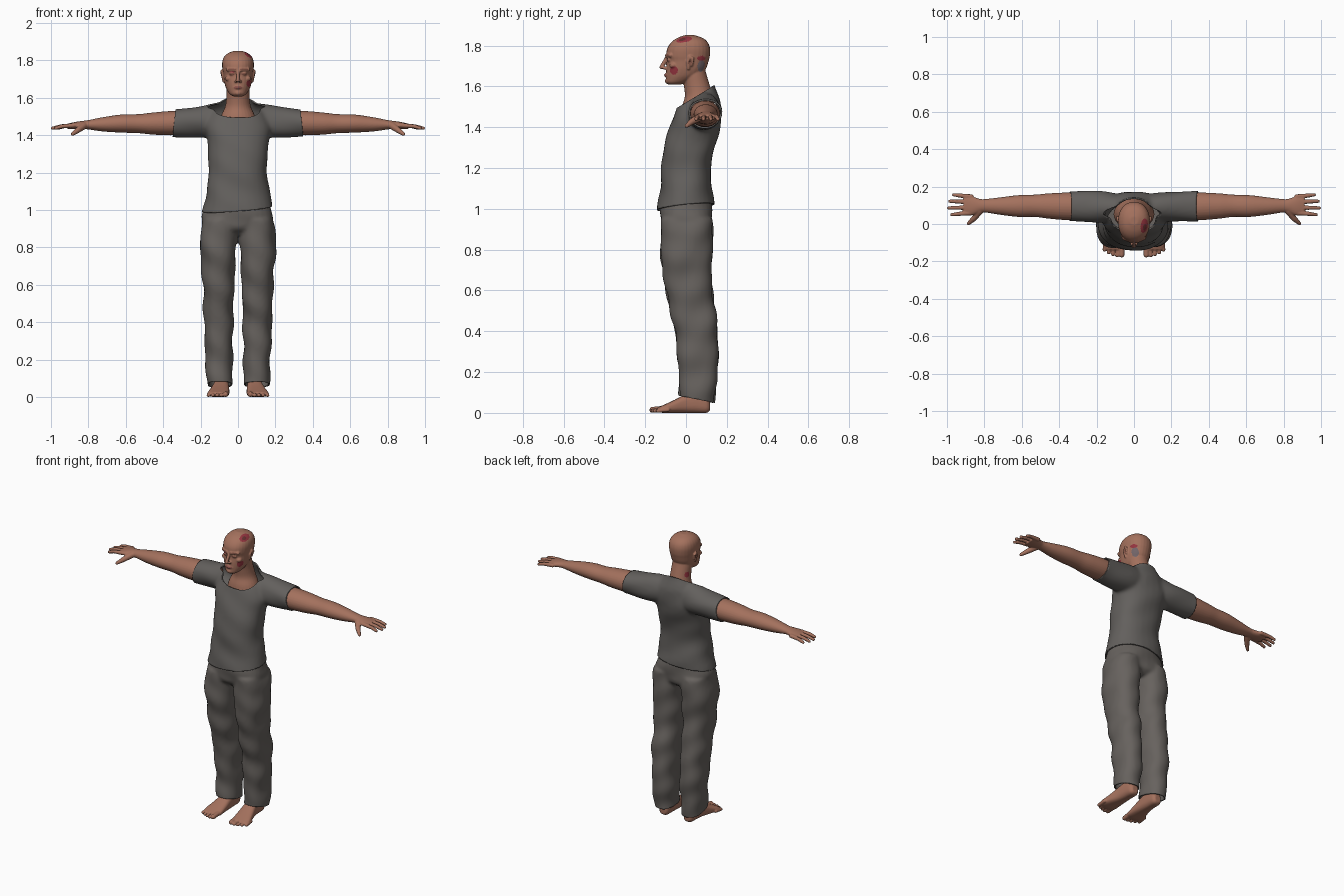
import bpy, bmesh
from math import sin, cos, pi, copysign
from mathutils import Vector, Matrix

cube = bpy.data.objects.get("Cube")
if cube:
    bpy.data.objects.remove(cube)


def material(name, r, g, b):
    mat = bpy.data.materials.new(name)
    mat.use_nodes = True
    mat.diffuse_color = (r, g, b, 1)
    mat.node_tree.nodes["Principled BSDF"].inputs["Base Color"].default_value = (r, g, b, 1)
    return mat


SKIN = material("skin", .37, .165, .11)
DARK_SKIN = material("shaded skin", .22, .085, .06)
LIPS = material("lips", .27, .09, .075)
WOUND = material("wound red", .30, .035, .05)
SCAB = material("dark scab", .13, .03, .03)
BRUISE = material("bruise grey", .17, .13, .14)
SHIRT = material("shirt grey", .125, .117, .11)
TROUSERS = material("trouser grey", .135, .122, .112)


def smooth_step(p0, p1, p2, p3, t):
    """Catmull-Rom blend of four numbers."""
    return .5 * (2 * p1 + (p2 - p0) * t + (2 * p0 - 5 * p1 + 4 * p2 - p3) * t * t
                 + (3 * p1 - p0 - 3 * p2 + p3) * t ** 3)


def loft(bm, axis, rings, power=1.0, side=1, count=28, steps=5):
    """Closed tube; each ring is (position, min a, max a, min b, max b)."""
    last = len(rings) - 1
    dense = []
    for i in range(last):
        near = [rings[max(i - 1, 0)], rings[i], rings[i + 1], rings[min(i + 2, last)]]
        for k in range(steps):
            dense.append([smooth_step(*vals, k / steps) for vals in zip(*near)])
    dense.append(rings[last])
    loops = []
    for t, a0, a1, b0, b1 in dense:
        loop = []
        for k in range(count):
            c, s = cos(2 * pi * k / count), sin(2 * pi * k / count)
            a = (a0 + a1) / 2 + (a1 - a0) / 2 * copysign(abs(c) ** power, c)
            b = (b0 + b1) / 2 + (b1 - b0) / 2 * copysign(abs(s) ** power, s)
            x, y, z = {"x": (t, a, b), "y": (a, t, b), "z": (a, b, t)}[axis]
            loop.append(bm.verts.new((x * side, y, z)))
        loops.append(loop)
    for low, high in zip(loops, loops[1:]):
        for k in range(count):
            n = (k + 1) % count
            bm.faces.new((low[k], low[n], high[n], high[k]))
    bm.faces.new(loops[0][::-1])
    bm.faces.new(loops[-1])


def ball(bm, centre, size, side=1):
    place = Vector((centre[0] * side, centre[1], centre[2]))
    bmesh.ops.create_icosphere(bm, subdivisions=2, radius=1,
                               matrix=Matrix.LocRotScale(place, None, Vector(size)))


def limb(bm, points, side=1, steps=9):
    """Rounded tapering limb through (x, y, z, radius) points."""
    for p, q in zip(points, points[1:]):
        for k in range(steps + 1):
            x, y, z, r = [u + (v - u) * k / steps for u, v in zip(p, q)]
            ball(bm, (x, y, z), (r, r, r), side)


def symmetric(rows):
    return [(z, -w, w, front, back) for z, w, front, back in rows]


def finish(name, bm, mats, voxel, smoothing, folds=0, cuts=(), paint=()):
    """Fuse the volumes into one skin, then fold, trim and colour it."""
    bmesh.ops.recalc_face_normals(bm, faces=bm.faces[:])
    mesh = bpy.data.meshes.new(name)
    bm.to_mesh(mesh)
    bm.free()
    obj = bpy.data.objects.new(name, mesh)
    bpy.context.collection.objects.link(obj)
    fuse = obj.modifiers.new("fuse", "REMESH")
    fuse.mode = "VOXEL"
    fuse.voxel_size = voxel
    relax = obj.modifiers.new("relax", "SMOOTH")
    relax.factor = .5
    relax.iterations = smoothing
    baked = bpy.data.meshes.new_from_object(
        obj.evaluated_get(bpy.context.evaluated_depsgraph_get()))
    obj.modifiers.clear()
    obj.data = baked
    baked.materials.clear()
    for mat in mats:
        baked.materials.append(mat)
    bm = bmesh.new()
    bm.from_mesh(baked)
    bm.normal_update()
    # soft cloth folds
    if folds:
        for v, n in [(v, v.normal.copy()) for v in bm.verts]:
            x, y, z = v.co
            v.co += n * folds * (sin(z * 38 + x * 22) + sin(z * 23 - y * 30 + x * 9)) / 2
    for point, normal in cuts:
        bmesh.ops.bisect_plane(bm, geom=bm.verts[:] + bm.edges[:] + bm.faces[:],
                               plane_co=point, plane_no=normal, clear_outer=True)
    # painted patches are ellipsoid regions of the surface
    for f in bm.faces:
        f.smooth = True
        f.material_index = 0
        c = f.calc_center_median()
        for mat, centre, size in paint:
            if sum(((c[i] - centre[i]) / size[i]) ** 2 for i in range(3)) < 1:
                f.material_index = mats.index(mat)
    bm.to_mesh(baked)
    bm.free()
    if cuts:
        hem = obj.modifiers.new("cloth thickness", "SOLIDIFY")
        hem.thickness = .008
        hem.offset = -1
    return obj


# Shirt: torso and short sleeves, open at neck, cuffs and hem
bm = bmesh.new()
loft(bm, "z", symmetric([
    (.94, .198, -.145, .135), (1.02, .186, -.138, .137), (1.1, .168, -.127, .128),
    (1.2, .157, -.122, .123), (1.3, .159, -.107, .14), (1.38, .168, -.087, .162),
    (1.45, .175, -.064, .174), (1.52, .15, -.036, .17), (1.56, .11, -.008, .157),
    (1.6, .08, .005, .142), (1.66, .07, .01, .135)]), power=.88)
for side in (1, -1):
    loft(bm, "x", [(.04, .01, .155, 1.39, 1.578), (.14, .01, .17, 1.385, 1.568),
                   (.24, .01, .176, 1.388, 1.55), (.33, .01, .177, 1.392, 1.54),
                   (.4, .01, .177, 1.392, 1.538)], side=side)
finish("shirt", bm, [SHIRT], .01, 8, folds=.004, cuts=[
    ((0, -.035, 1.5), (0, -.6, 1)), ((.338, 0, 1.5), (1, 0, .1)),
    ((-.338, 0, 1.5), (-1, 0, .1)), ((0, 0, 1.008), (.08, .1, -1))])

# Trousers: pelvis and two loose legs
bm = bmesh.new()
loft(bm, "z", symmetric([
    (.87, .1, -.07, .09), (.9, .17, -.115, .125), (.95, .19, -.124, .131),
    (1, .182, -.124, .126), (1.05, .168, -.115, .115)]), power=.88)
for side in (1, -1):
    loft(bm, "z", [(0, .032, .165, -.03, .138), (.1, .032, .169, -.034, .145),
                   (.2, .028, .174, -.036, .155), (.4, .026, .182, -.056, .156),
                   (.6, .02, .188, -.1, .13), (.75, .012, .2, -.121, .126),
                   (.87, .004, .202, -.126, .135), (.95, 0, .185, -.12, .13)],
         power=.88, side=side)
finish("trousers", bm, [TROUSERS], .01, 5, folds=.006,
       cuts=[((0, .05, .067), (0, -.2, -1))])

# Head and neck
bm = bmesh.new()
loft(bm, "z", symmetric([
    (1.43, .11, -.03, .135), (1.5, .092, -.02, .14), (1.55, .07, -.006, .132),
    (1.6, .062, -.01, .118), (1.66, .06, -.02, .1), (1.7, .055, -.02, .09)]))
loft(bm, "z", symmetric([
    (1.608, .026, -.084, -.03), (1.62, .044, -.097, .01), (1.64, .058, -.098, .05),
    (1.66, .067, -.098, .08), (1.69, .075, -.096, .1), (1.725, .079, -.092, .111),
    (1.75, .083, -.097, .117), (1.785, .085, -.092, .118), (1.815, .077, -.073, .107),
    (1.837, .056, -.043, .082), (1.851, .022, -.005, .04)]), power=.92)
limb(bm, [(0, -.09, 1.748, .009), (0, -.12, 1.694, .011)])
limb(bm, [(-.022, -.09, 1.654, .006), (0, -.1, 1.655, .009), (.022, -.09, 1.654, .006)])
ball(bm, (0, -.088, 1.626), (.02, .016, .015))
for side in (1, -1):
    limb(bm, [(.014, -.094, 1.75, .01), (.054, -.075, 1.752, .011)], side)
    ball(bm, (.031, -.079, 1.729), (.017, .016, .011), side)
    ball(bm, (.012, -.103, 1.689), (.009, .012, .008), side)
    ball(bm, (.05, -.062, 1.703), (.02, .02, .016), side)
    limb(bm, [(.076, .012, 1.688, .008), (.082, .008, 1.72, .008), (.087, .02, 1.744, .007),
              (.088, .035, 1.735, .007), (.081, .027, 1.705, .007)], side)
face_paint = [(LIPS, (0, -.1, 1.655), (.024, .03, .009))]
for side in (1, -1):
    face_paint += [(DARK_SKIN, (side * .033, -.09, 1.753), (.023, .04, .004)),
                   (DARK_SKIN, (side * .031, -.09, 1.728), (.017, .03, .005)),
                   (DARK_SKIN, (side * .086, .02, 1.718), (.016, .009, .015))]
finish("head", bm, [SKIN, DARK_SKIN, LIPS, WOUND, SCAB, BRUISE], .004, 3, paint=face_paint + [
    (WOUND, (.05, -.005, 1.822), (.024, .042, .026)),
    (SCAB, (.053, -.012, 1.822), (.013, .022, .016)),
    (WOUND, (.062, -.06, 1.678), (.03, .021, .021)),
    (BRUISE, (.07, .08, 1.695), (.035, .024, .035)),
    (WOUND, (.075, .08, 1.737), (.03, .026, .012)),
    (WOUND, (-.03, -.09, 1.738), (.012, .03, .004)),
    (WOUND, (-.055, .07, 1.61), (.02, .018, .018))])

# Arms with hands
for side, label in ((1, "left"), (-1, "right")):
    bm = bmesh.new()
    loft(bm, "x", [(.22, .025, .16, 1.41, 1.525), (.34, .02, .168, 1.4, 1.53),
                   (.45, .028, .164, 1.403, 1.522), (.53, .038, .157, 1.411, 1.513),
                   (.62, .038, .154, 1.414, 1.511), (.72, .05, .142, 1.42, 1.497),
                   (.8, .062, .133, 1.431, 1.481), (.83, .059, .136, 1.434, 1.477),
                   (.87, .045, .15, 1.434, 1.471), (.91, .046, .157, 1.434, 1.462)], side=side)
    for y, base, tip in ((.058, .91, .974), (.088, .915, .991), (.118, .912, .985), (.147, .9, .964)):
        spread = (y - .1) * .1
        limb(bm, [(base - .03, y, 1.452, .013), (base + .03, y + spread, 1.448, .0115),
                  (tip, y + spread * 2, 1.438, .0095)], side)
    limb(bm, [(.825, .07, 1.45, .02), (.855, .03, 1.428, .016), (.885, .002, 1.406, .01)], side)
    finish(label + "_arm", bm, [SKIN], .0045, 2)

# Bare feet
for side, label in ((1, "left"), (-1, "right")):
    bm = bmesh.new()
    loft(bm, "y", [(.118, .068, .108, .012, .05), (.1, .055, .122, 0, .085),
                   (.05, .05, .128, 0, .105), (0, .048, .134, 0, .092),
                   (-.06, .046, .15, 0, .062), (-.11, .047, .163, 0, .039),
                   (-.138, .055, .155, .004, .027)], power=.75, side=side)
    loft(bm, "z", [(.04, .055, .122, .025, .112), (.1, .056, .12, .026, .108),
                   (.2, .05, .13, .02, .115)], side=side)
    for i, tip in enumerate((-.165, -.168, -.162, -.152, -.138)):
        x = .064 + i * .023
        r = .0105 if i else .015
        limb(bm, [(x, tip + .05, r + .005, r), (x + .002, tip, r, r)], side)
    finish(label + "_foot", bm, [SKIN], .004, 2)
